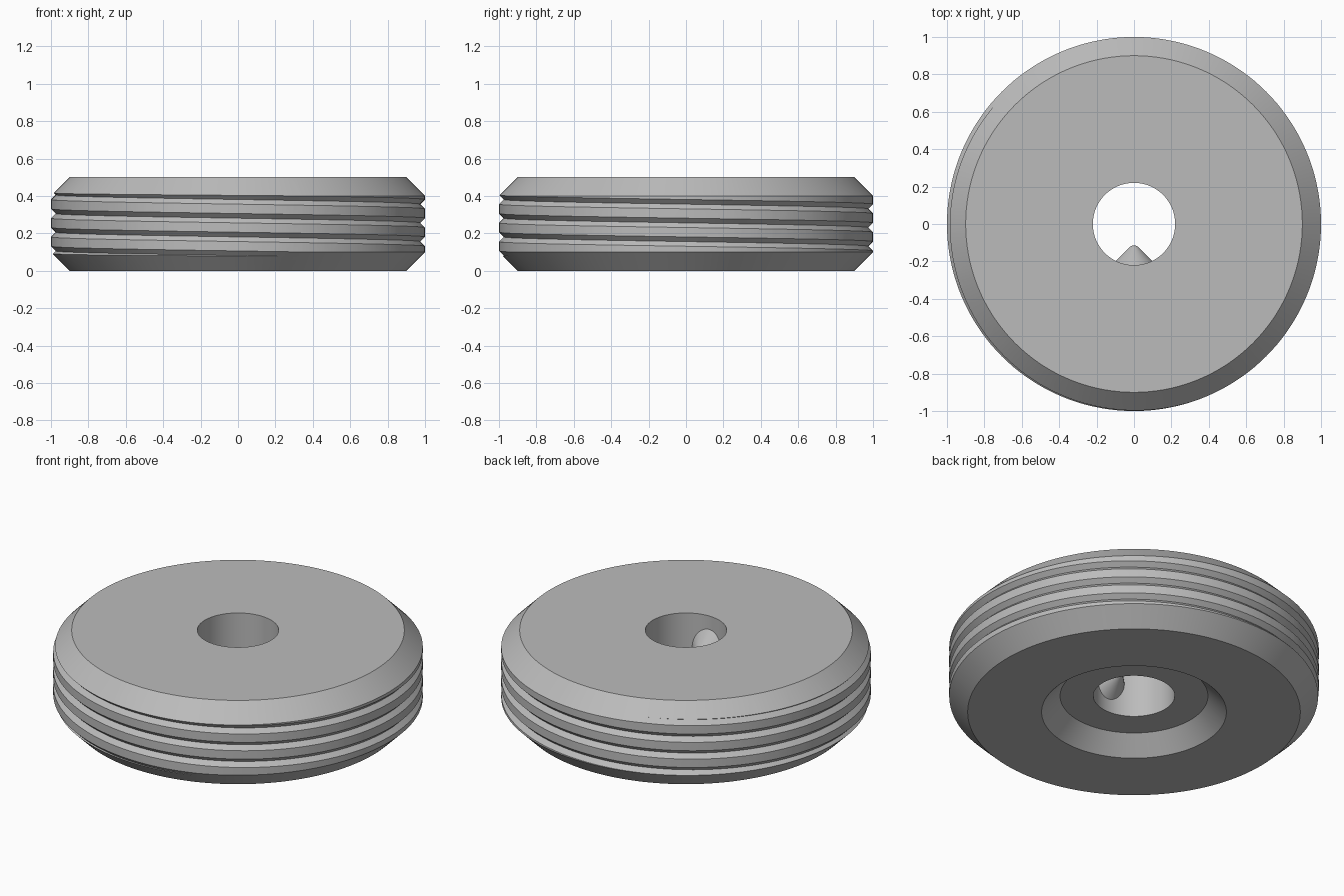
import bpy, bmesh, math
from mathutils import Matrix

cube = bpy.data.objects.get("Cube")
if cube:
    bpy.data.objects.remove(cube, do_unlink=True)

SEGMENTS = 144

steel = bpy.data.materials.new("plain grey")
steel.use_nodes = True
GREY = (0.5, 0.5, 0.5, 1.0)
steel.diffuse_color = GREY
steel.node_tree.nodes["Principled BSDF"].inputs["Base Color"].default_value = GREY


def skin(name, sections, wrap):
    """Join equal closed sections with quads, wrapping round or capping the ends."""
    bm = bmesh.new()
    rings = [[bm.verts.new(p) for p in s] for s in sections]
    pairs = list(zip(rings, rings[1:]))
    if wrap:
        pairs.append((rings[-1], rings[0]))
    else:
        bm.faces.new(rings[0])
        bm.faces.new(rings[-1])
    for a, b in pairs:
        for i in range(len(a)):
            j = (i + 1) % len(a)
            bm.faces.new((a[i], a[j], b[j], b[i]))
    bmesh.ops.recalc_face_normals(bm, faces=bm.faces)
    mesh = bpy.data.meshes.new(name)
    bm.to_mesh(mesh)
    bm.free()
    mesh.materials.append(steel)
    obj = bpy.data.objects.new(name, mesh)
    bpy.context.collection.objects.link(obj)
    return obj


def smooth(obj):
    bpy.ops.object.select_all(action='DESELECT')
    obj.select_set(True)
    bpy.context.view_layer.objects.active = obj
    bpy.ops.object.shade_smooth_by_angle(angle=math.radians(25))


def around(angle, profile):
    return [(r * math.cos(angle), r * math.sin(angle), z) for r, z in profile]


# Chamfered disc with a bore and a countersink underneath
profile = [(0.22, 0.1), (0.4, 0.1), (0.5, 0), (0.9, 0),
           (1, 0.1), (1, 0.4), (0.9, 0.5), (0.22, 0.5)]
step = math.tau / SEGMENTS
disc = skin("threaded_disc", [around(i * step, profile) for i in range(SEGMENTS)], True)

# Helical V groove that runs out on both chamfers
PITCH, ROOT, REACH = 0.1, 0.975, 0.045
sections = []
for i in range(SEGMENTS // 4, SEGMENTS * 4):
    z = 0.406 + PITCH * (0.5 - i / SEGMENTS)
    vee = [(ROOT, z), (ROOT + REACH, z - REACH), (ROOT + REACH, z + REACH)]
    sections.append(around(i * step, vee))
cutter = skin("groove_cutter", sections, False)
cutter.hide_render = True

cut = disc.modifiers.new("thread", 'BOOLEAN')
cut.operation = 'DIFFERENCE'
cut.solver = 'EXACT'
cut.object = cutter
bpy.ops.object.select_all(action='DESELECT')
disc.select_set(True)
bpy.context.view_layer.objects.active = disc
bpy.ops.object.modifier_apply(modifier=cut.name)
bpy.data.objects.remove(cutter, do_unlink=True)
smooth(disc)

# Cone point with a rounded tip, reaching into the bore from the front
TIP = 0.036
centre = -0.1 - TIP * math.sqrt(2)
outline = [(0.15, -0.25)]
for k in range(6):
    a = math.radians(45 + 9 * k)
    outline.append((max(TIP * math.cos(a), 0), centre + TIP * math.sin(a)))
bm = bmesh.new()
points = [bm.verts.new((r, y, 0.3)) for r, y in [(0, -0.25)] + outline]
edges = [bm.edges.new(pair) for pair in zip(points, points[1:])]
bmesh.ops.spin(bm, geom=points + edges, cent=(0, 0, 0.3), axis=(0, 1, 0),
               angle=math.tau, steps=64)
bmesh.ops.remove_doubles(bm, verts=bm.verts, dist=0.0001)
bmesh.ops.recalc_face_normals(bm, faces=bm.faces)
mesh = bpy.data.meshes.new("cone_point")
bm.to_mesh(mesh)
bm.free()
mesh.materials.append(steel)
cone = bpy.data.objects.new("cone_point", mesh)
bpy.context.collection.objects.link(cone)
smooth(cone)
